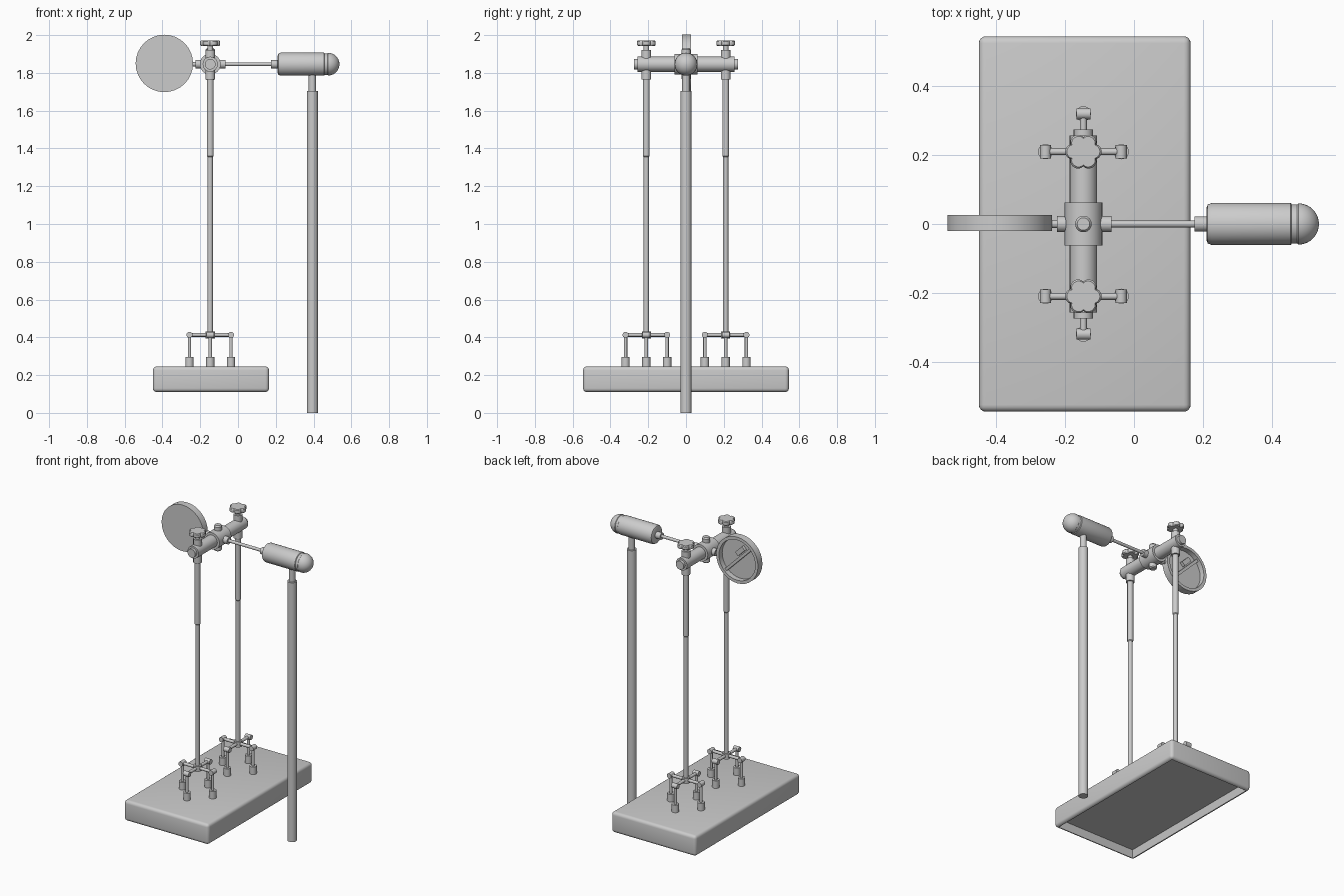
import bpy, bmesh, math
from mathutils import Vector, Matrix

if "Cube" in bpy.data.objects:
    bpy.data.objects.remove(bpy.data.objects["Cube"])

AX, AZ = -0.147, 1.846   # column line and crossbar height


def finish(name, bm, smooth=True):
    bmesh.ops.recalc_face_normals(bm, faces=bm.faces)
    me = bpy.data.meshes.new(name)
    bm.to_mesh(me)
    bm.free()
    ob = bpy.data.objects.new(name, me)
    bpy.context.collection.objects.link(ob)
    if smooth:
        bpy.ops.object.select_all(action='DESELECT')
        ob.select_set(True)
        bpy.context.view_layer.objects.active = ob
        bpy.ops.object.shade_smooth_by_angle(angle=math.radians(35))
    return ob


def lathe(name, loc, axis, prof, n=24, lobes=None):
    """Revolve (radius, height) pairs about an axis through loc."""
    bm = bmesh.new()
    rot = Vector(axis).to_track_quat('Z', 'Y').to_matrix().to_4x4()
    m = Matrix.Translation(loc) @ rot
    rings = []
    for r, h in prof:
        ring = []
        for i in range(n):
            a = 2 * math.pi * i / n
            k = lobes(a) if lobes else 1
            ring.append(bm.verts.new(m @ Vector((r * k * math.cos(a), r * k * math.sin(a), h))))
        rings.append(ring)
    for p, q in zip(rings, rings[1:]):
        for i in range(n):
            j = (i + 1) % n
            bm.faces.new((p[i], p[j], q[j], q[i]))
    bm.faces.new(rings[0])
    bm.faces.new(rings[-1])
    return finish(name, bm)


def rod(name, loc, axis, r, a, b, n=24):
    return lathe(name, loc, axis, [(r, a), (r, b)], n)


def box(name, loc, size, rot_y=0):
    bm = bmesh.new()
    m = Matrix.Translation(loc) @ Matrix.Rotation(rot_y, 4, 'Y') @ Matrix.Diagonal((*size, 1))
    bmesh.ops.create_cube(bm, size=1, matrix=m)
    return finish(name, bm, False)


X, Y, Z = (1, 0, 0), (0, 1, 0), (0, 0, 1)

# base: rounded slab with a recess underneath
bm = bmesh.new()
bmesh.ops.create_cube(bm, size=1, matrix=Matrix.Translation((-0.143, 0, 0.178))
                      @ Matrix.Diagonal((0.615, 1.09, 0.135, 1)))
bmesh.ops.bevel(bm, geom=bm.edges[:], offset=0.02, segments=4, profile=0.5, affect='EDGES')
bm.normal_update()
low = min(bm.faces, key=lambda f: f.calc_center_median().z + (1 - abs(f.normal.z)))
bmesh.ops.inset_region(bm, faces=[low], thickness=0.012)
bmesh.ops.translate(bm, verts=low.verts[:], vec=(0, 0, 0.05))
finish("base", bm)

# crossbar and central clamp
lathe("crossbar", (AX, 0, AZ), Y,
      [(0.028, -0.275), (0.028, -0.257), (0.04, -0.257), (0.04, 0.257), (0.028, 0.257), (0.028, 0.275)])
rod("central_sleeve", (AX, 0, AZ), Y, 0.055, -0.062, 0.062, 32)
lathe("central_pin", (AX, 0, AZ), Z, [(0.018, -0.083), (0.024, -0.077), (0.024, 0.077), (0.018, 0.085)])
rod("sleeve_collar", (AX, 0, AZ), X, 0.023, -0.077, 0.082)

# columns, knobs and four-legged feet on both sides
for s, side in ((-1, "front"), (1, "back")):
    y = 0.21 * s
    lathe(side + "_column", (AX, y, 0), Z,
          [(0.014, 0.40), (0.014, 1.355), (0.018, 1.36), (0.018, 1.80)], 16)
    rod(side + "_column_collar", (AX, y, 0), Z, 0.026, 1.765, 1.92)
    rod(side + "_knob_stem", (AX, y, 0), Z, 0.015, 1.91, 1.95, 16)
    lathe(side + "_knob", (AX, y, 0), Z,
          [(0.048, 1.943), (0.053, 1.948), (0.053, 1.967), (0.048, 1.972)], 48,
          lambda a: 0.80 + 0.20 * abs(math.cos(3 * a)) ** 0.7)
    rod(side + "_hub", (AX, y, 0), Z, 0.024, 0.395, 0.43)
    for i in range(4):
        d = Vector((round(math.cos(i * math.pi / 2)), round(math.sin(i * math.pi / 2)), 0))
        e = Vector((AX, y, 0)) + d * 0.11
        rod(side + "_foot_arm", (AX, y, 0.413), d, 0.010, 0, 0.11, 12)
        rod(side + "_foot_joint", e + Vector((0, 0, 0.413)), (-d.y, d.x, 0), 0.016, -0.02, 0.02, 16)
        rod(side + "_foot_leg", e, Z, 0.009, 0.28, 0.413, 12)
        rod(side + "_foot", e, Z, 0.022, 0.24, 0.295, 20)

# connecting rod towards the handle
rod("thin_rod", (0, 0, AZ), X, 0.010, AX, 0.2, 16)
lathe("handle_collar", (0, 0, AZ), X, [(0.022, 0.175), (0.022, 0.215)])

# handle with groove and domed end
prof = [(0.046, 0.21), (0.056, 0.214), (0.061, 0.225), (0.061, 0.455), (0.057, 0.458),
        (0.057, 0.474), (0.06, 0.477)]
prof += [(0.06 * math.cos(t), 0.477 + 0.06 * math.sin(t)) for t in [i * math.pi / 20 for i in range(1, 10)]]
prof.append((0.001, 0.537))
lathe("handle", (0, 0, AZ), X, prof, 32)

# standing pole under the handle
lathe("pole", (0.394, 0, 0), Z,
      [(0.029, 0), (0.029, 1.705), (0.02, 1.705), (0.02, 1.82)])

# round dish, open at the back
lathe("dish", (-0.39, 0, 1.85), Y,
      [(0.152, -0.02), (0.152, 0.026), (0.132, 0.026), (0.132, -0.008)], 32)
box("dish_bar", (-0.39, 0.004, 1.85), (0.255, 0.024, 0.018), math.radians(45))
box("dish_block", (-0.40, 0.002, 1.905), (0.07, 0.02, 0.03), math.radians(45))
rod("dish_stem", (0, 0, AZ), X, 0.012, -0.25, AX, 16)
